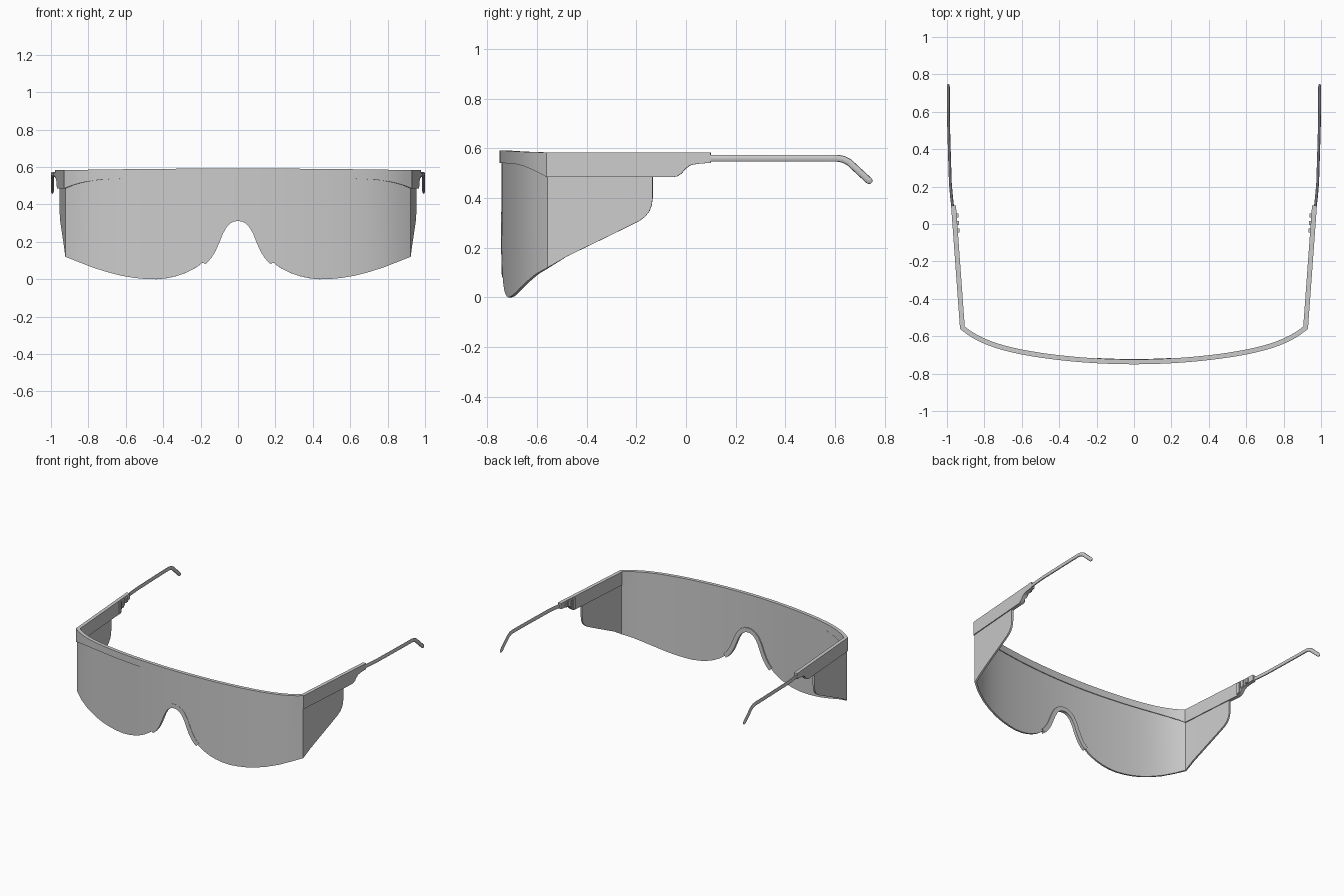
import bpy, bmesh, math
from mathutils import Vector

if "Cube" in bpy.data.objects:
    bpy.data.objects.remove(bpy.data.objects["Cube"])


def lerp(table, t):
    """Piecewise linear lookup in a list of (t, value)."""
    for (a, va), (b, vb) in zip(table, table[1:]):
        if t <= b:
            return va + (vb - va) * max(0, t - a) / (b - a)
    return table[-1][1]


def loft(name, rings, cap_start=False):
    """Skin closed rings on the +x side, cap the end, mirror to -x."""
    bm = bmesh.new()
    vs = [[bm.verts.new(p) for p in r] for r in rings]
    n = len(rings[0])
    for a, b in zip(vs, vs[1:]):
        for i in range(n):
            j = (i + 1) % n
            bm.faces.new((a[i], a[j], b[j], b[i]))
    bm.faces.new(vs[-1])
    if cap_start:
        bm.faces.new(vs[0])
    bmesh.ops.recalc_face_normals(bm, faces=bm.faces)
    me = bpy.data.meshes.new(name)
    bm.to_mesh(me)
    bm.free()
    me.polygons.foreach_set("use_smooth", [True] * len(me.polygons))
    me.set_sharp_from_angle(angle=math.radians(32))
    ob = bpy.data.objects.new(name, me)
    bpy.context.collection.objects.link(ob)
    m = ob.modifiers.new("mirror", 'MIRROR')
    m.merge_threshold = 0.0005
    return ob


def front_y(x):
    return -0.75 + 0.14 * x**2 + 0.12 * x**8


def arm_x(y):
    return 0.93 + 0.048 * (y + 0.562) / 0.66


def offset(pts, d):
    """Mitred inward offset of a plan polyline that starts on x = 0."""
    def normal(a, b):
        t = (Vector(b) - Vector(a)).normalized()
        return Vector((-t.y, t.x))
    out = []
    for i, p in enumerate(pts):
        n1 = normal(pts[i - 1], p) if i else None
        n2 = normal(p, pts[i + 1]) if i < len(pts) - 1 else n1
        if n1 is None:
            n = Vector((0, 1))
        else:
            n = (n1 + n2) / (1 + n1.dot(n2))
        out.append(Vector(p) + n * d)
    return out


def wrap_band(name, xs, ys, d0, d1, lo, hi):
    """Band following the front curve, then the straight side arm."""
    plan = [(x, front_y(x)) for x in xs] + [(arm_x(y), y) for y in ys]
    rings = []
    for p, a, b in zip(plan, offset(plan, d0), offset(plan, d1)):
        z0, z1 = lo(*p), hi(*p)
        rings.append([(a.x, a.y, z0), (a.x, a.y, z1), (b.x, b.y, z1), (b.x, b.y, z0)])
    return loft(name, rings)


CORNER = 0.93
# Nose arch and lower lens edge, as (x, z)
nose = [(0, .312), (.02, .309), (.04, .299), (.06, .28), (.08, .245), (.1, .195),
        (.12, .15), (.14, .118), (.158, .096), (.176, .08)]
lower = [(.19, .09), (.21, .073), (.24, .054), (.28, .034), (.33, .017), (.38, .006),
         (.44, 0), (.5, .002), (.56, .008), (.63, .02), (.7, .038), (.78, .063),
         (.86, .094), (CORNER, .12)]
shield_low = [(-.561, .12), (-.48, .165), (-.4, .204), (-.25, .277), (-.19, .307),
              (-.165, .325), (-.148, .347), (-.139, .37), (-.135, .4)]
arm_low = [(-.56, .485), (-.05, .485), (-.035, .488), (-.02, .498), (0, .52),
           (.015, .531), (.04, .537), (.098, .542)]
lens_edge = [(x, z + .008) for x, z in nose] + lower

# One-piece lens with side shields
wrap_band("lens_and_side_shields", [p[0] for p in lens_edge], [p[0] for p in shield_low[1:]],
          .007, .02,
          lambda x, y: lerp(shield_low, y) if y > -.5 else lerp(lens_edge, x),
          lambda x, y: .56 if y < -.5 else .53)


# Brow bar turning into the side arms
def brow_low(x, y):
    return lerp(arm_low, y) if y > -.555 else .54 - .098 * x**8


wrap_band("brow_bar_and_arms", [CORNER * i / 24 for i in range(25)],
          [p[0] for p in arm_low[1:]], 0, .026, brow_low,
          lambda x, y: .584 + .008 * max(0, 1 - x * x / .8) if y < -.555 else .584)

# Nose rim around the arch
rim = []
for i, (x, z) in enumerate(nose):
    a, b = nose[max(i - 1, 0)], nose[min(i + 1, len(nose) - 1)]
    t = Vector((b[0] - a[0], b[1] - a[1])).normalized()
    n = Vector((-t.y, t.x)) if i else Vector((0, 1))
    ox, oz = x + n.x * .032, z + n.y * .032
    rim.append([(x, front_y(x) + .005, z), (ox, front_y(ox) + .005, oz),
                (ox, front_y(ox) + .028, oz), (x, front_y(x) + .028, z)])
loft("nose_rim", rim)

# Thin temples with the bent ear tip
path = [(.968, .08, .56), (.975, .14, .56), (.982, .22, .56), (.987, .38, .56), (.991, .52, .56),
        (.9925, .61, .56), (.9925, .632, .556), (.9925, .655, .545), (.9925, .735, .471),
        (.9925, .742, .465), (.9925, .746, .461)]
scale = [1] * (len(path) - 2) + [.8, .4]
rings = []
for i, (p, s) in enumerate(zip(path, scale)):
    t = Vector(path[min(i + 1, len(path) - 1)]) - Vector(path[max(i - 1, 0)])
    up = Vector((0, -t.z, t.y)).normalized()
    ring = []
    for k in range(12):
        a = math.tau * k / 12
        ring.append(Vector(p) + up * (.014 * s * math.sin(a)) + Vector((.0075 * s * math.cos(a), 0, 0)))
    rings.append(ring)
loft("temple", rings, True)

# Grip ribs on the inside of each arm
for i in range(3):
    y0 = -.045 + i * .04
    rings = []
    for y in (y0, y0 + .022):
        x, z0 = arm_x(y) - .022, lerp(arm_low, y) + .003
        rings.append([(x, y, z0), (x, y, .575), (x - .014, y, .575), (x - .014, y, z0)])
    loft(f"hinge_rib_{i + 1}", rings, True)
